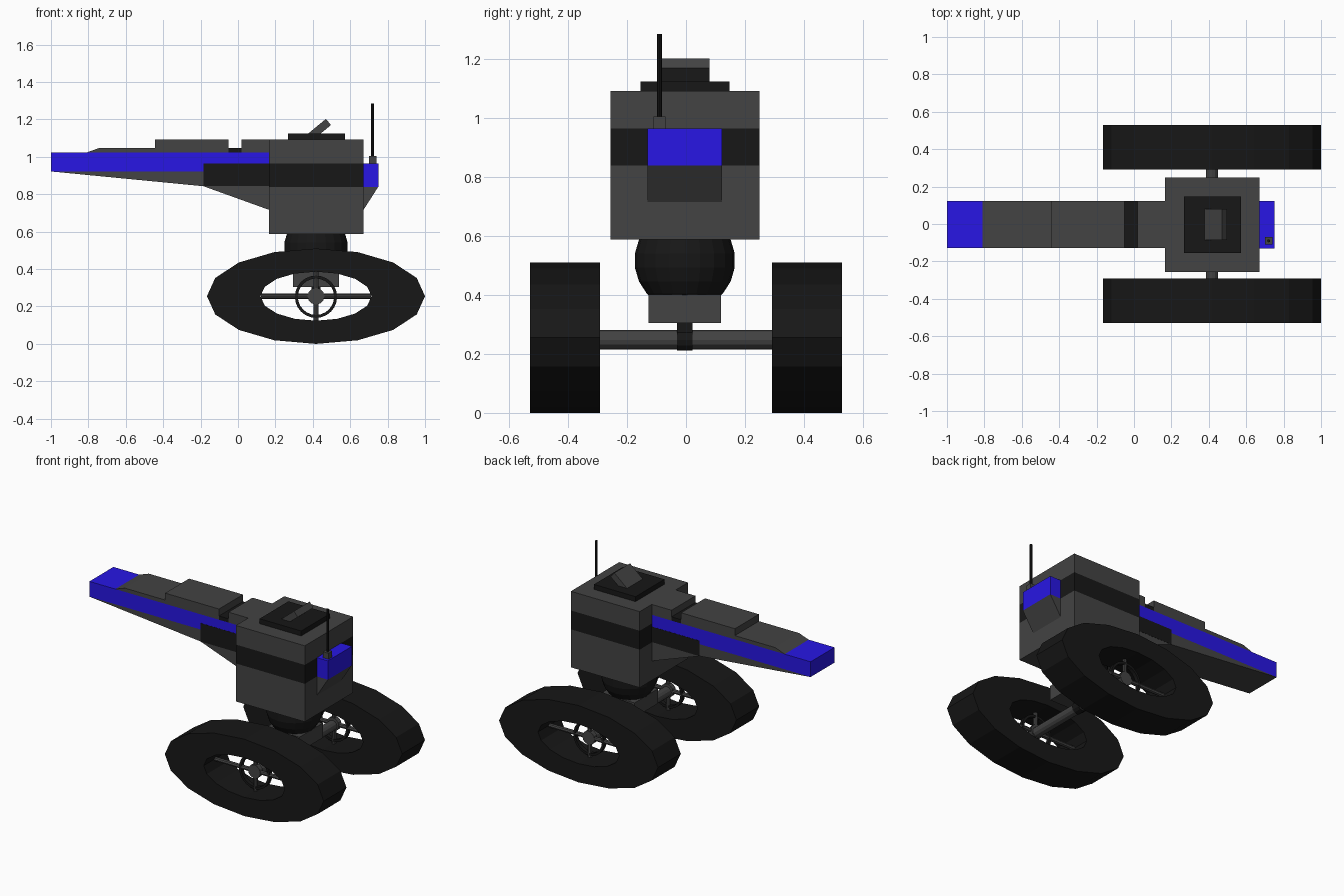
import bpy, bmesh, math
from mathutils import Matrix

if "Cube" in bpy.data.objects:
    bpy.data.objects.remove(bpy.data.objects["Cube"], do_unlink=True)


def material(name, rgb):
    m = bpy.data.materials.new(name)
    m.use_nodes = True
    m.diffuse_color = (*rgb, 1)
    bsdf = m.node_tree.nodes["Principled BSDF"]
    bsdf.inputs["Base Color"].default_value = (*rgb, 1)
    bsdf.inputs["Roughness"].default_value = 0.8
    return m


GREY = material("mid grey", (0.056, 0.056, 0.056))
DARK = material("near black", (0.0085, 0.0085, 0.0085))
BLUE = material("blue", (0.021, 0.008, 0.78))


def finish(name, bm, mat):
    bmesh.ops.recalc_face_normals(bm, faces=bm.faces)
    me = bpy.data.meshes.new(name)
    bm.to_mesh(me)
    bm.free()
    me.materials.append(mat)
    ob = bpy.data.objects.new(name, me)
    bpy.context.collection.objects.link(ob)


def prism(name, profile, y0, y1, mat):
    """Extrude an xz profile along y."""
    bm = bmesh.new()
    face = bm.faces.new([bm.verts.new((x, y0, z)) for x, z in profile])
    new = bmesh.ops.extrude_face_region(bm, geom=[face])["geom"]
    bmesh.ops.translate(bm, vec=(0, y1 - y0, 0),
                        verts=[v for v in new if isinstance(v, bmesh.types.BMVert)])
    finish(name, bm, mat)


def box(name, x0, x1, y0, y1, z0, z1, mat):
    prism(name, [(x0, z0), (x1, z0), (x1, z1), (x0, z1)], y0, y1, mat)


def rod(name, centre, radius, length, axis, mat, sides=12):
    bm = bmesh.new()
    turn = {"x": Matrix.Rotation(math.pi / 2, 4, "Y"),
            "y": Matrix.Rotation(math.pi / 2, 4, "X"), "z": Matrix()}[axis]
    bmesh.ops.create_cone(bm, cap_ends=True, segments=sides, radius1=radius, radius2=radius,
                          depth=length, matrix=Matrix.Translation(centre) @ turn)
    finish(name, bm, mat)


def ring(name, cx, cz, y0, y1, outer, inner, sides, mat):
    """Elliptical tube with square section, running along y."""
    bm = bmesh.new()
    loops = []
    for (rx, rz), y in ((outer, y0), (outer, y1), (inner, y1), (inner, y0)):
        loops.append([bm.verts.new((cx + rx * math.cos(2 * math.pi * i / sides), y,
                                    cz + rz * math.sin(2 * math.pi * i / sides)))
                      for i in range(sides)])
    for k in range(4):
        a, b = loops[k], loops[(k + 1) % 4]
        for i in range(sides):
            j = (i + 1) % sides
            bm.faces.new((a[i], a[j], b[j], b[i]))
    finish(name, bm, mat)


CX, CZ = 0.417, 0.255    # wheel axis

# Body with a dark waist band
box("body_lower", 0.165, 0.67, -0.257, 0.249, 0.588, 0.84, GREY)
box("body_band", 0.165, 0.67, -0.257, 0.249, 0.84, 0.965, DARK)
box("body_upper", 0.165, 0.67, -0.257, 0.249, 0.965, 1.092, GREY)

# Long arm: blue beam, tapered underside, dark side plates
box("arm_beam", -1.0, 0.165, -0.128, 0.123, 0.922, 1.023, BLUE)
prism("arm_underside", [(-1.0, 0.922), (-0.185, 0.843), (0.165, 0.717), (0.165, 0.922)],
      -0.128, 0.123, GREY)
box("arm_side_plate_right", -0.185, 0.165, -0.129, -0.126, 0.843, 0.965, DARK)
box("arm_side_plate_left", -0.185, 0.165, 0.121, 0.124, 0.843, 0.945, DARK)

# Stepped cover on top of the arm
prism("arm_cover", [(-0.81, 1.023), (-0.05, 1.023), (-0.05, 1.048), (-0.74, 1.048)],
      -0.128, 0.123, GREY)
box("arm_cover_raised", -0.445, -0.05, -0.128, 0.123, 1.023, 1.094, GREY)
box("arm_cover_gap", -0.05, 0.02, -0.128, 0.123, 1.023, 1.048, DARK)
box("arm_cover_rear", 0.02, 0.165, -0.128, 0.123, 1.023, 1.092, GREY)

# Rear box with sloped support
box("rear_box", 0.67, 0.75, -0.13, 0.123, 0.84, 0.965, BLUE)
prism("rear_support", [(0.67, 0.715), (0.75, 0.84), (0.67, 0.84)], -0.13, 0.123, GREY)

# Antenna
box("antenna_base", 0.70, 0.74, -0.11, -0.07, 0.965, 1.005, GREY)
rod("antenna", (0.72, -0.09, 1.145), 0.008, 0.28, "z", DARK, 8)

# Roof hatch with tilted flap
box("roof_plate", 0.267, 0.572, -0.155, 0.147, 1.092, 1.125, DARK)
prism("roof_flap", [(0.37, 1.12), (0.40, 1.09), (0.497, 1.17), (0.47, 1.203)],
      -0.085, 0.08, GREY)

# Ball joint and undercarriage
bm = bmesh.new()
bmesh.ops.create_uvsphere(bm, u_segments=20, v_segments=11, radius=0.171,
                          matrix=Matrix.Translation((CX, -0.004, 0.517)))
finish("ball_joint", bm, DARK)
box("joint_block", 0.295, 0.54, -0.128, 0.118, 0.305, 0.402, GREY)
box("stem", 0.392, 0.442, -0.03, 0.022, 0.25, 0.31, DARK)
rod("axle_collar", (CX, -0.004, 0.248), 0.037, 0.052, "y", DARK)
rod("axle", (CX, 0, 0.248), 0.033, 0.84, "y", GREY)

# Wheels with spokes and a small hub ring at mid depth
for side, s in (("right", -1), ("left", 1)):
    ring("wheel_" + side, CX, CZ, s * 0.292, s * 0.53, (0.583, 0.255), (0.297, 0.131), 16, DARK)
    ring("hub_ring_" + side, CX, 0.252, s * 0.398, s * 0.424, (0.113, 0.113), (0.097, 0.097), 24, DARK)
    rod("spoke_across_" + side, (CX, s * 0.411, CZ), 0.014, 0.59, "x", GREY, 8)
    rod("spoke_upright_" + side, (CX, s * 0.411, CZ), 0.014, 0.26, "z", GREY, 8)
    rod("hub_cap_" + side, (CX, s * 0.411, CZ), 0.045, 0.03, "y", GREY)
